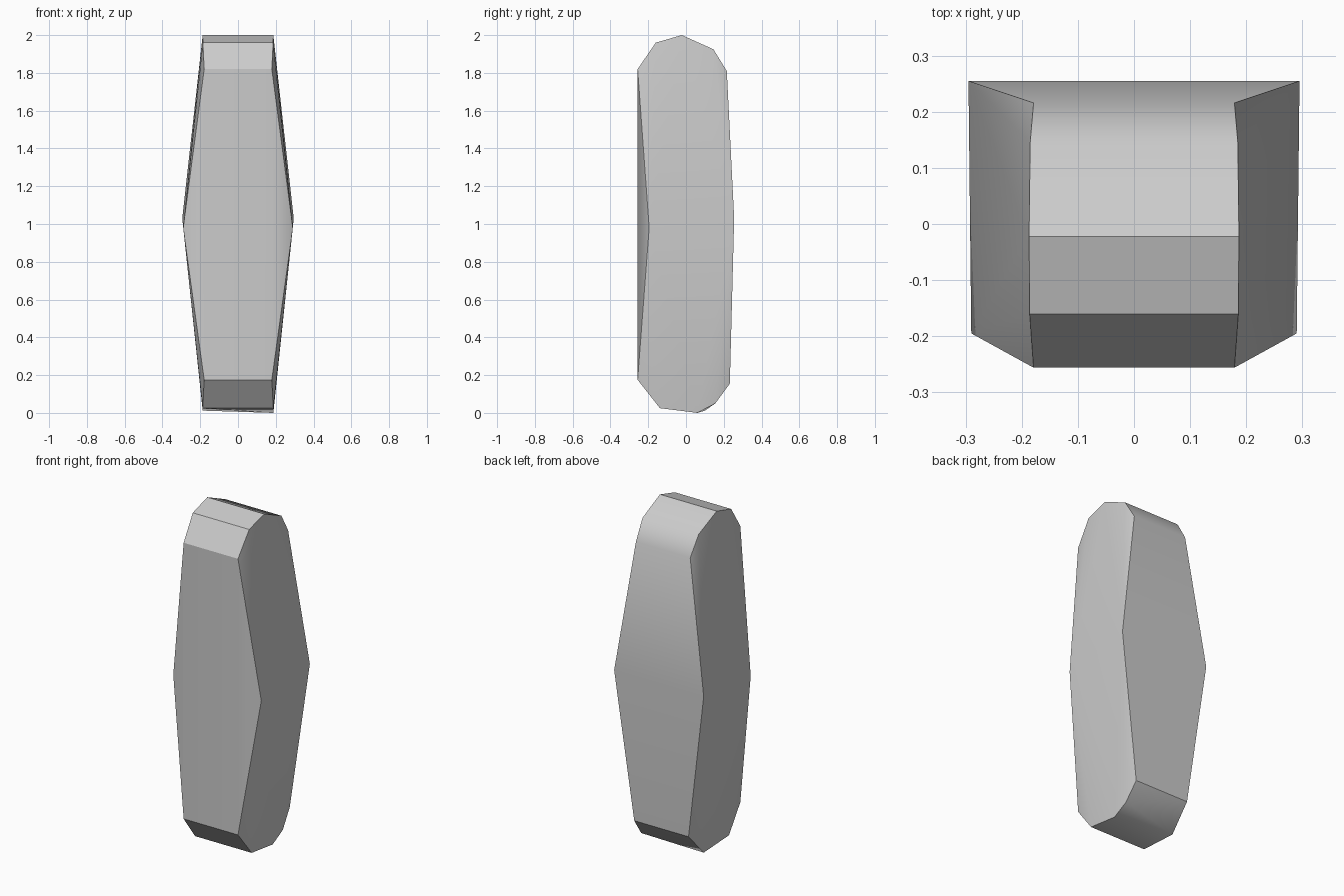
import bpy
import bmesh

cube = bpy.data.objects.get("Cube")
if cube:
    bpy.data.objects.remove(cube, do_unlink=True)

# One flat grey for the whole stone
grey = bpy.data.materials.new("stone_grey")
grey.use_nodes = True
colour = (0.6, 0.6, 0.6, 1)
grey.diffuse_color = colour
grey.node_tree.nodes["Principled BSDF"].inputs["Base Color"].default_value = colour

# Side outline: half width, y, z, whether the edge across is sharp
outline = [
    (0.290, -0.195, 0.98, False),   # front waist
    (0.179, -0.256, 1.82, True),
    (0.186, -0.160, 1.96, True),
    (0.187, -0.022, 2.00, True),    # crown
    (0.185, 0.145, 1.925, False),
    (0.179, 0.216, 1.81, False),
    (0.295, 0.255, 1.03, False),    # back waist
    (0.179, 0.232, 0.155, True),
    (0.187, 0.155, 0.05, False),
    (0.187, 0.060, 0.00, False),    # foot
    (0.187, -0.138, 0.025, True),
    (0.179, -0.256, 0.175, True),
]
right_foot = (-0.187, 0.10, 0.012)  # the right side has one foot corner

# Left and right rims
bm = bmesh.new()
left = [bm.verts.new((w, y, z)) for w, y, z, _ in outline]
foot = bm.verts.new(right_foot)
right = [foot if i in (8, 9) else bm.verts.new((-w, y, z))
         for i, (w, y, z, _) in enumerate(outline)]

# Faceted skin around both rims
bmesh.ops.convex_hull(bm, input=bm.verts[:])
bmesh.ops.recalc_face_normals(bm, faces=bm.faces[:])
for face in bm.faces:
    face.smooth = True

# Crisp rims and crisp edges across
crisp = [{l, r} for l, r, row in zip(left, right, outline) if row[3]]
for rim in (left, right):
    crisp += [{a, b} for a, b in zip(rim, rim[1:] + rim[:1])]
for edge in bm.edges:
    edge.smooth = set(edge.verts) not in crisp

mesh = bpy.data.meshes.new("standing_stone")
bm.to_mesh(mesh)
bm.free()
mesh.materials.append(grey)
stone = bpy.data.objects.new("standing_stone", mesh)
bpy.context.collection.objects.link(stone)
